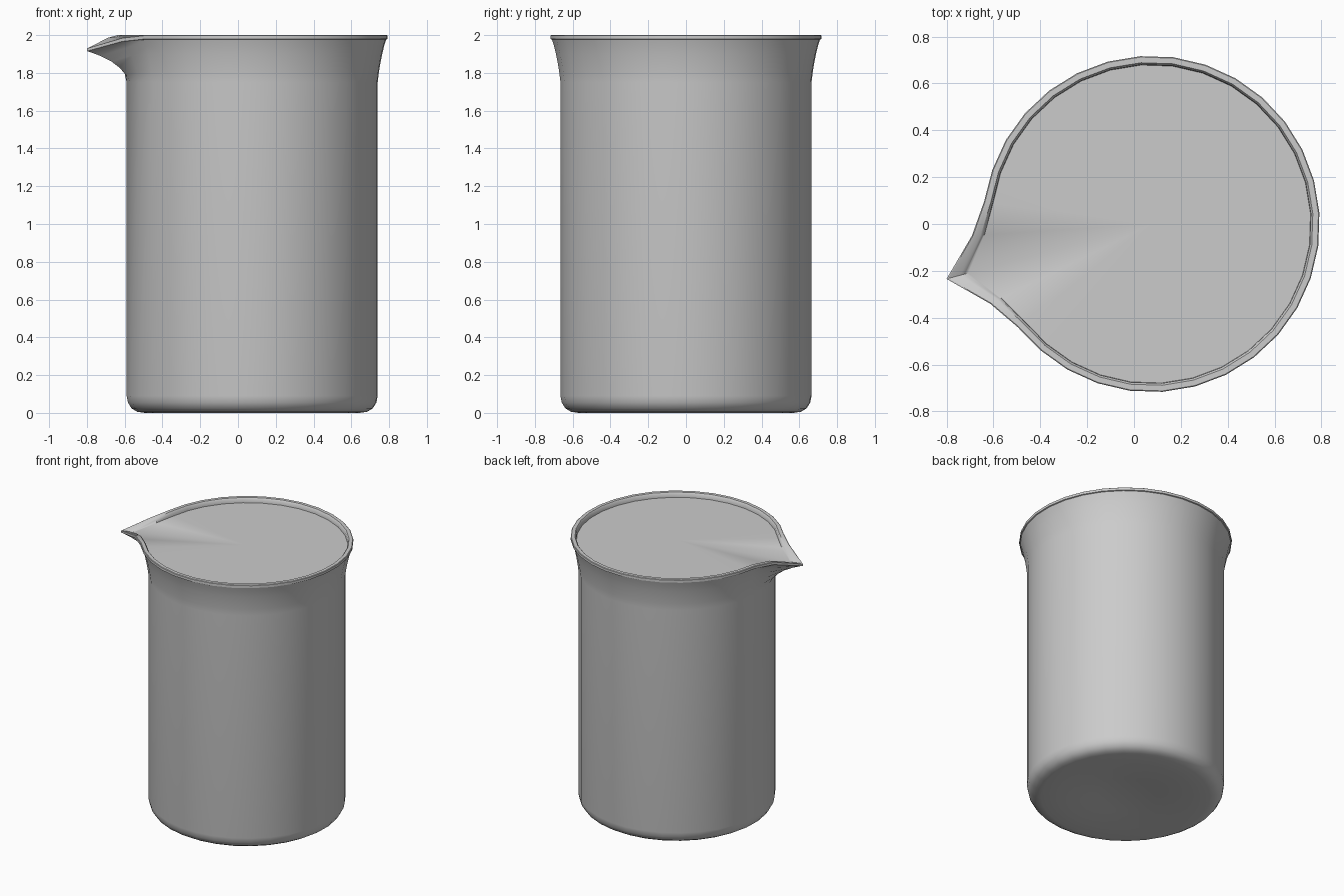
import bpy, bmesh, math

if "Cube" in bpy.data.objects:
    bpy.data.objects.remove(bpy.data.objects["Cube"])

N = 32
CX = 0.075                      # axis of the round body
SPOUT = math.radians(195)       # pouring direction

# (radius, height, spout reach, spout drop) from underside to inner lip
PROFILE = [
    (0.20, 0.016, 0, 0), (0.24, 0.009, 0, 0), (0.45, 0.004, 0, 0),
    (0.57, 0.0, 0, 0), (0.61, 0.006, 0, 0), (0.64, 0.024, 0, 0),
    (0.659, 0.054, 0, 0), (0.666, 0.09, 0, 0),
    (0.666, 1.75, 0, 0), (0.672, 1.80, 0.019, 0.01),
    (0.680, 1.85, 0.05, 0.02), (0.690, 1.90, 0.081, 0.04),
    (0.701, 1.945, 0.131, 0.055), (0.711, 1.976, 0.185, 0.063),
    (0.718, 1.979, 0.188, 0.064), (0.718, 1.997, 0.188, 0.068),
    (0.714, 2.0, 0.185, 0.068), (0.690, 2.0, 0.155, 0.068),
    (0.682, 1.99, 0.145, 0.062), (0.680, 1.965, 0.130, 0.03),
]
REACH = {0: 1.0, 1: 0.27, 2: 0.02}
DROP = {0: 1.0, 1: 0.2}


def build(name, rings, cap_start, cap_end):
    bm = bmesh.new()
    loops = []
    for r, z, reach, drop in rings:
        loop = []
        for k in range(N):
            a = SPOUT + 2 * math.pi * k / N
            d = min(k, N - k)
            rr = r + reach * REACH.get(d, 0)
            zz = z - drop * DROP.get(d, 0)
            loop.append(bm.verts.new((CX + rr * math.cos(a), rr * math.sin(a), zz)))
        loops.append(loop)
    for lo, hi in zip(loops, loops[1:]):
        for k in range(N):
            j = (k + 1) % N
            bm.faces.new((lo[k], lo[j], hi[j], hi[k]))
    # close the ends with fans
    for use, loop, ring in ((cap_start, loops[0], rings[0]), (cap_end, loops[-1], rings[-1])):
        if use:
            c = bm.verts.new((CX, 0, ring[1]))
            for k in range(N):
                bm.faces.new((loop[k], loop[(k + 1) % N], c))
    bmesh.ops.recalc_face_normals(bm, faces=bm.faces)
    me = bpy.data.meshes.new(name)
    bm.to_mesh(me)
    bm.free()
    ob = bpy.data.objects.new(name, me)
    bpy.context.collection.objects.link(ob)
    bpy.ops.object.select_all(action='DESELECT')
    ob.select_set(True)
    bpy.context.view_layer.objects.active = ob
    bpy.ops.object.shade_smooth_by_angle(angle=math.radians(35))
    return ob


# Spouted jug: dimpled base, straight wall, flared lip and closed top surface
build("beaker", PROFILE, True, True)
